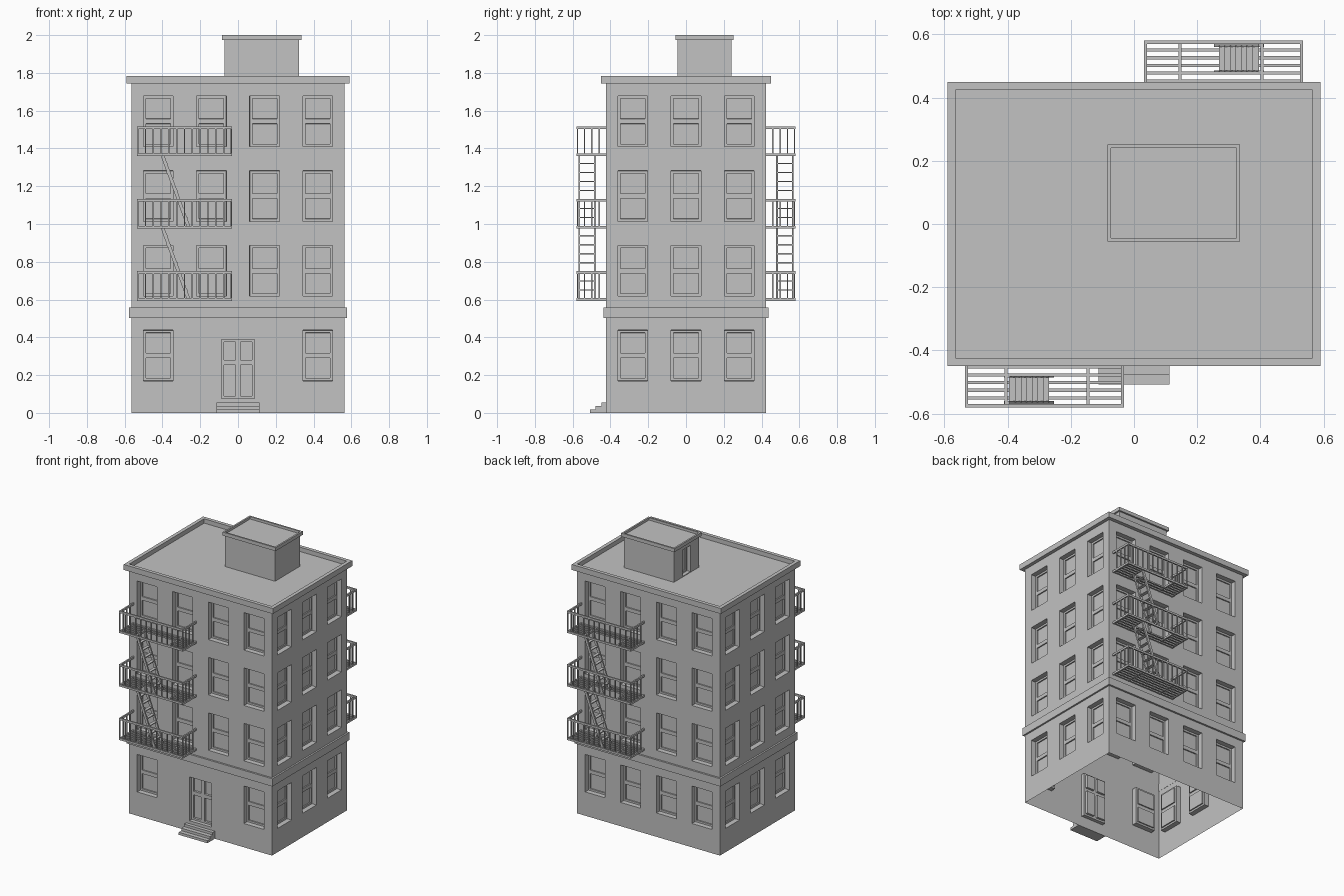
import bpy
import bmesh
from math import pi
from mathutils import Matrix, Vector

if "Cube" in bpy.data.objects:
    bpy.data.objects.remove(bpy.data.objects["Cube"])

grey = bpy.data.materials.new("stone_grey")
grey.use_nodes = True
GREY = (0.54, 0.54, 0.54, 1)
grey.diffuse_color = GREY
grey.node_tree.nodes["Principled BSDF"].inputs["Base Color"].default_value = GREY

HX, HY = 0.565, 0.423          # half size of the building
ROOF = 1.752
FLOORS = [0.17, 0.618, 1.014, 1.41]
WIN_W, WIN_H = 0.158, 0.268
COLS = [-0.422, -0.141, 0.141, 0.422]
SIDE_COLS = [-0.282, 0, 0.282]


def finish(name, bm):
    mesh = bpy.data.meshes.new(name)
    bm.to_mesh(mesh)
    bm.free()
    mesh.materials.append(grey)
    obj = bpy.data.objects.new(name, mesh)
    bpy.context.collection.objects.link(obj)
    return obj


def add_box(bm, lo, hi):
    lo, hi = Vector(lo), Vector(hi)
    m = Matrix.Translation((lo + hi) / 2) @ Matrix.Diagonal((*(hi - lo), 1))
    bmesh.ops.create_cube(bm, size=1, matrix=m)


def add_bar(bm, a, b, wide, deep):
    """Slanted bar from a to b; deep is its thickness along y."""
    a, b = Vector(a), Vector(b)
    d = (b - a).normalized()
    side = Vector((0, 1, 0))
    rot = Matrix((d.cross(side), side, -d)).transposed().to_4x4()
    m = Matrix.Translation((a + b) / 2) @ rot @ Matrix.Diagonal((wide, deep, (b - a).length, 1))
    bmesh.ops.create_cube(bm, size=1, matrix=m)


def strip(bm, place, xs, zs, openings):
    """Vertical wall strip; openings are (bottom, top, recess, frame, panel depth)."""
    grid = [[bm.verts.new(place @ Vector((x, 0, z))) for x in xs] for z in zs]
    cells = []
    for j in range(len(zs) - 1):
        for i in range(len(xs) - 1):
            f = bm.faces.new((grid[j][i], grid[j][i + 1], grid[j + 1][i + 1], grid[j + 1][i]))
            cells.append((f, (zs[j] + zs[j + 1]) / 2))
    bm.normal_update()
    for lo, hi, recess, frame, panel in openings:
        faces = [f for f, z in cells if lo < z < hi]
        bmesh.ops.inset_region(bm, faces=faces, use_boundary=True, use_even_offset=True,
                               thickness=0.0005, depth=-recess)
        # Flat frame, then a square step down to each pane
        for thickness, depth in ((frame, 0), (0.0005, -panel)):
            bm.normal_update()
            bmesh.ops.inset_individual(bm, faces=faces, use_even_offset=True,
                                       thickness=thickness, depth=depth)


def wall(name, place, half, z0, z1, columns):
    """Columns are (xs, openings, z cuts); plain wall fills between them."""
    bm = bmesh.new()
    x = -half
    for xs, openings, cuts in columns:
        strip(bm, place, [x, xs[0]], [z0, z1], [])
        strip(bm, place, xs, [z0, *cuts, z1], openings)
        x = xs[-1]
    strip(bm, place, [x, half], [z0, z1], [])
    bmesh.ops.remove_doubles(bm, verts=bm.verts, dist=0.0001)
    return finish(name, bm)


def window_column(x, floors):
    openings, cuts = [], []
    for z in floors:
        openings.append((z, z + WIN_H, 0.035, 0.013, 0.008))
        cuts += [z, z + WIN_H / 2, z + WIN_H]
    return [x - WIN_W / 2, x + WIN_W / 2], openings, cuts


def ring(name, lo, hi, inset, z0, z1):
    """Rectangular moulding with a hollow middle."""
    bm = bmesh.new()
    loops = []
    for t, z in ((0, z0), (0, z1), (inset, z1), (inset, z0)):
        x0, y0, x1, y1 = lo[0] + t, lo[1] + t, hi[0] - t, hi[1] - t
        loops.append([bm.verts.new((x, y, z)) for x, y in ((x0, y0), (x1, y0), (x1, y1), (x0, y1))])
    for k in range(4):
        a, b = loops[k], loops[(k + 1) % 4]
        for i in range(4):
            j = (i + 1) % 4
            bm.faces.new((a[i], a[j], b[j], b[i]))
    return finish(name, bm)


def slab(name, lo, hi, z):
    bm = bmesh.new()
    bm.faces.new([bm.verts.new((x, y, z)) for x, y in
                  ((lo[0], lo[1]), (hi[0], lo[1]), (hi[0], hi[1]), (lo[0], hi[1]))])
    return finish(name, bm)


def facing(turn, dist, centre=(0, 0)):
    return Matrix.Translation((*centre, 0)) @ Matrix.Rotation(turn, 4, "Z") @ Matrix.Translation((0, -dist, 0))


# Outer walls with recessed sash windows and the double front door
door = ([-0.088, 0, 0.088], [(0.075, 0.388, 0.025, 0.013, 0.015)], [0.075, 0.267, 0.388])
split = 0.53
upper = [window_column(x, FLOORS[1:]) for x in COLS]
ground = [window_column(COLS[0], FLOORS[:1]), door, window_column(COLS[3], FLOORS[:1])]
wall("front_wall_ground", facing(0, HY), HX, 0, split, ground)
wall("front_wall_upper", facing(0, HY), HX, split, ROOF, upper)
wall("back_wall", facing(pi, HY), HX, 0, ROOF, [window_column(x, FLOORS) for x in COLS])
for name, turn in (("left_wall", pi / 2), ("right_wall", -pi / 2)):
    wall(name, facing(turn, HX), HY, 0, ROOF, [window_column(x, FLOORS) for x in SIDE_COLS])

# Mouldings and roof
ring("belt_course", (-0.577, -0.436), (0.577, 0.436), 0.013, 0.502, 0.557)
ring("cornice", (-0.59, -0.449), (0.59, 0.449), 0.026, 1.744, 1.783)
slab("roof", (-HX, -HY), (HX, HY), ROOF)

# Rooftop stair house with a door on its right side
mid = (0.126, 0.098)
hw, hd = 0.198, 0.142
roof_door = ([-0.045, 0.045], [(ROOF + 0.005, 1.945, 0.025, 0.012, 0.008)], [ROOF + 0.005, 1.945])
for name, turn, dist, half, cols in (("front", 0, hd, hw, []), ("back", pi, hd, hw, []),
                                     ("left", pi / 2, hw, hd, []), ("right", -pi / 2, hw, hd, [roof_door])):
    wall("stair_house_" + name, facing(turn, dist, mid), half, ROOF, 1.985, cols)
lo, hi = (mid[0] - hw, mid[1] - hd), (mid[0] + hw, mid[1] + hd)
ring("stair_house_cap", (lo[0] - 0.012, lo[1] - 0.012), (hi[0] + 0.012, hi[1] + 0.012), 0.012, 1.975, 2)
slab("stair_house_roof", lo, hi, 1.983)

# Entrance steps
bm = bmesh.new()
for i in range(3):
    add_box(bm, (-0.113, -0.508 + 0.03 * i, 0.018 * i), (0.113, -HY, 0.018 * (i + 1)))
finish("entrance_steps", bm)

# Fire escape
X0, X1, Y0 = -0.535, -0.031, -0.58
RAIL, LEVELS = 0.157, [0.593, 0.976, 1.359]
HOLE = (-0.41, -0.15)


def balcony(bm, z, hatch):
    t = 0.01
    tall = 0.014
    # Floor frame and slats
    add_box(bm, (X0, Y0, z), (X1, Y0 + t, z + tall))
    for x in (X0, HOLE[0], HOLE[1], X1 - t):
        add_box(bm, (x, Y0, z), (x + t, -HY, z + tall))
    for i in range(1, 7):
        y = Y0 + 0.0245 * i
        spans = [(X0, X1)] if not hatch or i > 3 else [(X0, HOLE[0]), (HOLE[1], X1)]
        for a, b in spans:
            add_box(bm, (a, y, z + 0.002), (b, y + t, z + 0.012))
    # Top rail
    top = z + RAIL
    add_box(bm, (X0, Y0, top - tall), (X1, Y0 + t, top))
    for x in (X0, X1 - t):
        add_box(bm, (x, Y0, top - tall), (x + t, -HY, top))
    # Balusters
    w = 0.007
    for i in range(13):
        x = X0 + (X1 - X0 - w) * i / 12
        add_box(bm, (x, Y0 + 0.002, z), (x + w, Y0 + 0.002 + w, top))
    for i in range(1, 4):
        y = Y0 + 0.039 * i
        for x in (X0 + 0.002, X1 - 0.009):
            add_box(bm, (x, y, z), (x + w, y + w, top))


def ladder(bm, z0, z1):
    xa, xb, ya, yb = -0.262, -0.402, -0.565, -0.481
    for y in (ya, yb):
        add_bar(bm, (xa, y, z0), (xb, y, z1), 0.018, 0.01)
    for i in range(1, 8):
        x, z = xa + (xb - xa) * i / 8, z0 + (z1 - z0) * i / 8
        add_box(bm, (x - 0.011, ya, z - 0.003), (x + 0.011, yb, z + 0.003))


bm = bmesh.new()
for i, z in enumerate(LEVELS):
    balcony(bm, z, i > 0)
    if i:
        ladder(bm, LEVELS[i - 1] + 0.01, z + 0.01)
front_escape = finish("front_fire_escape", bm)
back_escape = front_escape.copy()
back_escape.name = "back_fire_escape"
back_escape.rotation_euler.z = pi
bpy.context.collection.objects.link(back_escape)
